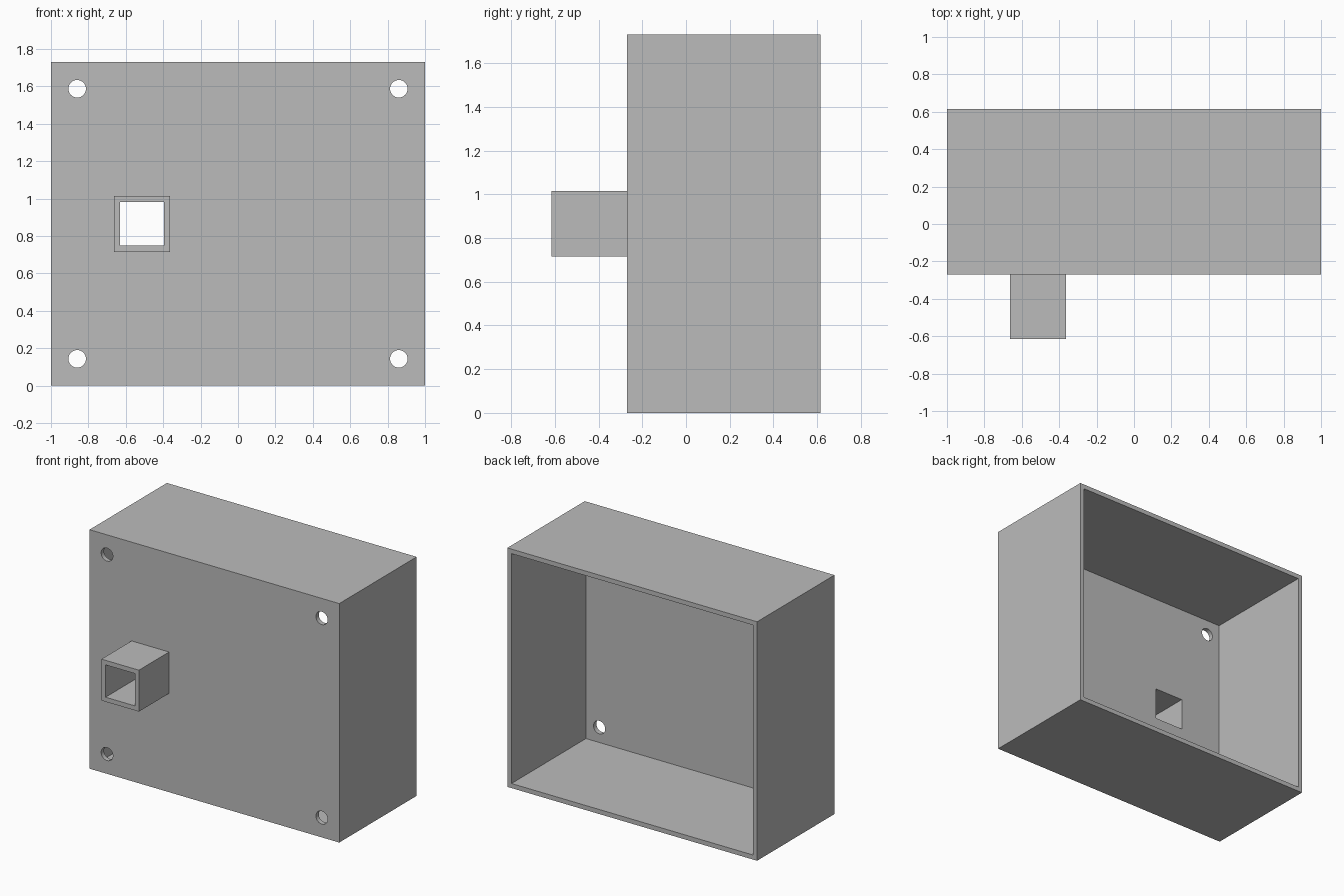
import bpy
import math

if "Cube" in bpy.data.objects:
    bpy.data.objects.remove(bpy.data.objects["Cube"], do_unlink=True)

# Main dimensions
HEIGHT = 1.73
FRONT, BACK = -0.27, 0.615
SPOUT_FRONT = -0.615
WALL = 0.033
MID_Z = HEIGHT / 2
SPOUT_X, SPOUT_HALF = -0.513, 0.15
HOLE_X, HOLE_Z, HOLE_R = 0.86, 0.722, 0.047

grey = bpy.data.materials.new("plain grey")
grey.use_nodes = True
grey.diffuse_color = (0.5, 0.5, 0.5, 1)
grey.node_tree.nodes["Principled BSDF"].inputs["Base Color"].default_value = grey.diffuse_color


def block(name, x, half_x, y0, y1, z, half_z):
    bpy.ops.mesh.primitive_cube_add(size=1, location=(x, (y0 + y1) / 2, z))
    ob = bpy.context.object
    ob.name = name
    ob.scale = (2 * half_x, y1 - y0, 2 * half_z)
    bpy.ops.object.transform_apply(location=True, rotation=True, scale=True)
    return ob


def combine(target, tool, operation):
    """Apply a boolean and remove the tool object."""
    tool.hide_render = True
    mod = target.modifiers.new(operation.title(), 'BOOLEAN')
    mod.operation = operation
    mod.solver = 'EXACT'
    mod.object = tool
    bpy.context.view_layer.objects.active = target
    bpy.ops.object.modifier_apply(modifier=mod.name)
    bpy.data.objects.remove(tool, do_unlink=True)


# Housing, hollow and open at the back
housing = block("housing", 0, 1, FRONT, BACK, MID_Z, MID_Z)
cavity = block("cavity_cutter", 0, 1 - WALL, FRONT + WALL, BACK + 1, MID_Z, MID_Z - WALL)
combine(housing, cavity, 'DIFFERENCE')

# Square spout, open through the front plate
spout = block("spout", SPOUT_X, SPOUT_HALF, SPOUT_FRONT, FRONT + WALL / 2, MID_Z, SPOUT_HALF)
combine(housing, spout, 'UNION')
inner = SPOUT_HALF - WALL
bore = block("bore_cutter", SPOUT_X, inner, SPOUT_FRONT - 1, FRONT + 2 * WALL, MID_Z, inner)
combine(housing, bore, 'DIFFERENCE')

# Screw holes in the four corners of the front plate
for side in (-1, 1):
    for level in (-1, 1):
        bpy.ops.mesh.primitive_cylinder_add(
            vertices=32, radius=HOLE_R, depth=4 * WALL,
            location=(side * HOLE_X, FRONT, MID_Z + level * HOLE_Z),
            rotation=(math.pi / 2, 0, 0))
        combine(housing, bpy.context.object, 'DIFFERENCE')

# Single colour, crisp edges with smooth hole walls
housing.data.materials.clear()
housing.data.materials.append(grey)
for poly in housing.data.polygons:
    poly.material_index = 0
bpy.ops.object.select_all(action='DESELECT')
housing.select_set(True)
bpy.context.view_layer.objects.active = housing
bpy.ops.object.shade_smooth_by_angle(angle=math.radians(30))
